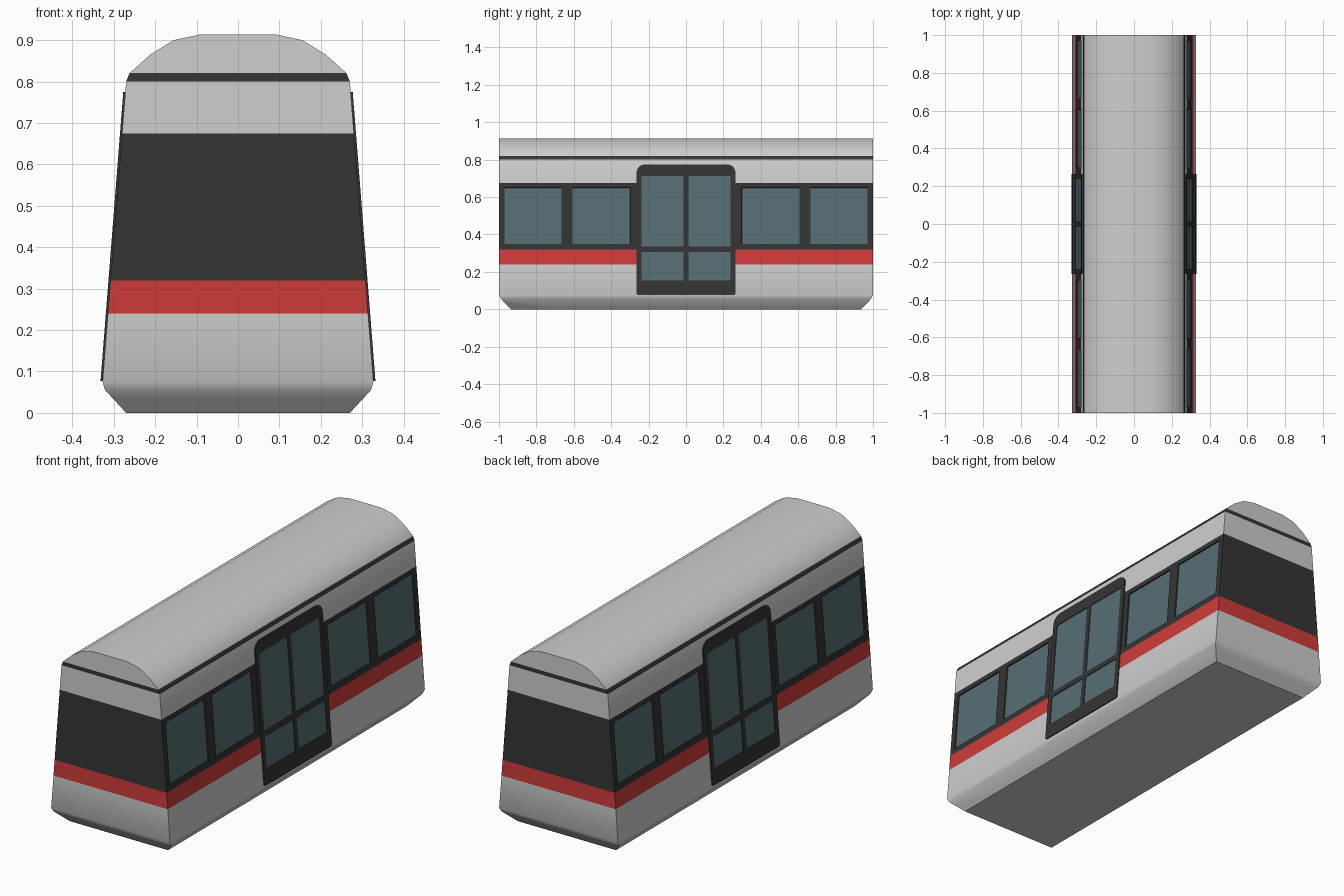
import bpy, bmesh, math
from mathutils import Vector

if "Cube" in bpy.data.objects:
    bpy.data.objects.remove(bpy.data.objects["Cube"])


def material(name, rgb):
    m = bpy.data.materials.new(name)
    m.diffuse_color = (*rgb, 1)
    m.use_nodes = True
    m.node_tree.nodes["Principled BSDF"].inputs["Base Color"].default_value = m.diffuse_color
    return m


GREY, DARK, RED, GLASS = range(4)
MATS = [material("light grey", (0.62, 0.62, 0.62)),
        material("charcoal", (0.035, 0.035, 0.035)),
        material("red", (0.62, 0.045, 0.042)),
        material("window glass", (0.092, 0.155, 0.175))]

# Body rings: height, half width, half length
RINGS = [(0, 0.27, 0.935), (0.055, 0.321, 0.989), (0.075, 0.327, 1)]
wall = lambda z: 0.327 - (z - 0.075) * 0.057 / 0.725   # sloping side wall
RINGS += [(z, wall(z), 1) for z in (0.24, 0.32, 0.35, 0.65, 0.675, 0.80)]
RINGS += [(0.82, 0.262, 1), (0.865, 0.212, 1), (0.90, 0.155, 1), (0.914, 0.09, 1)]


def cut(bm, axis, values):
    for v in values:
        co, no = Vector((0, 0, 0)), Vector((0, 0, 0))
        co[axis], no[axis] = v, 1
        bmesh.ops.bisect_plane(bm, geom=bm.verts[:] + bm.edges[:] + bm.faces[:],
                               dist=1e-5, plane_co=co, plane_no=no)


def recess_glass(bm, rects, depth):
    """Sink the side faces lying inside (y0, y1, z0, z1) rectangles."""
    panes = []
    for f in bm.faces:
        c = f.calc_center_median()
        if abs(f.normal.x) > 0.9 and any(a < c.y < b and lo < c.z < hi
                                         for a, b, lo, hi in rects):
            panes.append(f)
    bmesh.ops.inset_individual(bm, faces=panes, thickness=0.001, depth=-depth)
    for f in panes:
        f.material_index = GLASS


def finish(bm, name):
    me = bpy.data.meshes.new(name)
    bm.to_mesh(me)
    bm.free()
    for m in MATS:
        me.materials.append(m)
    ob = bpy.data.objects.new(name, me)
    bpy.context.collection.objects.link(ob)
    return ob


# Carriage body with coloured bands and recessed side windows
bm = bmesh.new()
loops = [[bm.verts.new((sx * w, sy * l, z))
          for sx, sy in ((-1, -1), (1, -1), (1, 1), (-1, 1))] for z, w, l in RINGS]
bm.faces.new(loops[0][::-1])
bm.faces.new(loops[-1])
for a, b in zip(loops, loops[1:]):
    for i in range(4):
        j = (i + 1) % 4
        bm.faces.new((a[i], a[j], b[j], b[i]))
bm.normal_update()
for f in bm.faces:
    z = sum(v.co.z for v in f.verts) / len(f.verts)
    if 0.24 < z < 0.32:
        f.material_index = RED
    elif 0.32 < z < 0.675 or 0.80 < z < 0.82:
        f.material_index = DARK
spans = [(-0.97, -0.665), (-0.608, -0.298), (0.298, 0.608), (0.665, 0.97)]
cut(bm, 1, [y for s in spans for y in s])
bm.normal_update()
recess_glass(bm, [(a, b, 0.35, 0.65) for a, b in spans], 0.006)
body = finish(bm, "carriage_body")
bpy.context.view_layer.objects.active = body
body.select_set(True)
bpy.ops.object.shade_smooth_by_angle(angle=math.radians(31))

# Double door: thin plate with rounded corners and four panes, mirrored
bm = bmesh.new()
outline = []
for cy, cz, r, start in ((0.265, 0.775, 0.045, 0), (-0.265, 0.775, 0.045, 90),
                         (-0.265, 0.077, 0.01, 180), (0.265, 0.077, 0.01, 270)):
    for k in range(5):
        t = math.radians(start + 22.5 * k)
        y = cy - math.copysign(r, cy) + r * math.cos(t)
        z = cz + (-r if cz > 0.4 else r) + r * math.sin(t)
        outline.append(bm.verts.new((wall(z) + 0.005, y, z)))
bm.faces.new(outline).material_index = DARK
cut(bm, 1, (-0.238, -0.013, 0.013, 0.238))
cut(bm, 2, (0.153, 0.307, 0.335, 0.713))
bm.normal_update()
rim = [e for e in bm.edges if e.is_boundary]
back = bmesh.ops.extrude_edge_only(bm, edges=rim)["geom"]
bmesh.ops.translate(bm, vec=(-0.009, 0, 0),
                    verts=[g for g in back if isinstance(g, bmesh.types.BMVert)])
for f in bm.faces:
    f.material_index = DARK
bmesh.ops.recalc_face_normals(bm, faces=bm.faces[:])
if sum(f.normal.x * f.calc_area() for f in bm.faces) < 0:
    bmesh.ops.reverse_faces(bm, faces=bm.faces[:])
bm.normal_update()
halves = ((-0.238, -0.013), (0.013, 0.238))
recess_glass(bm, [(a, b, lo, hi) for a, b in halves
                  for lo, hi in ((0.153, 0.307), (0.335, 0.713))], 0.003)
door = finish(bm, "side_doors")
door.modifiers.new("both sides", "MIRROR")
